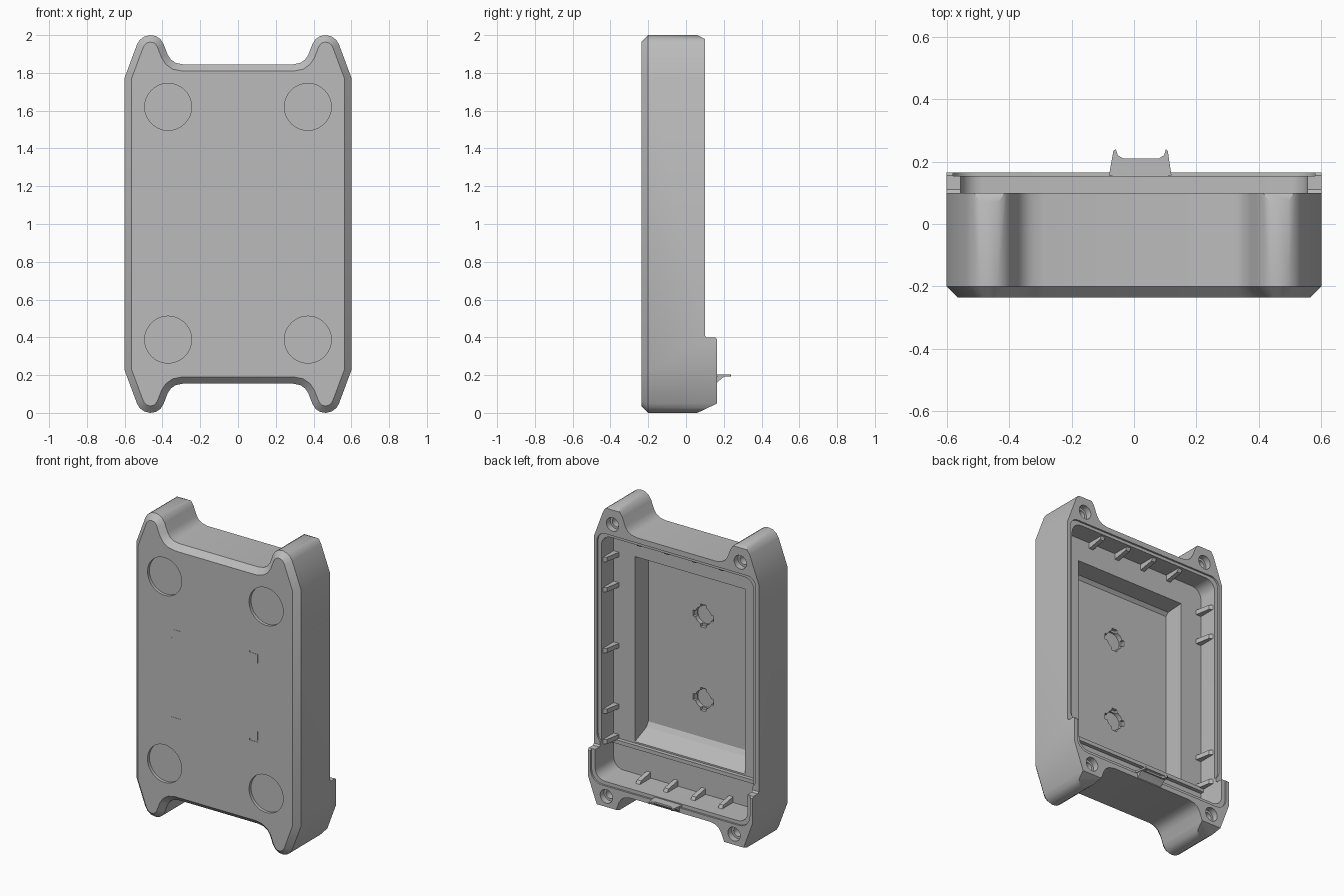
import bpy, bmesh, math

old = bpy.data.objects.get("Cube")
if old:
    bpy.data.objects.remove(old, do_unlink=True)

plastic = bpy.data.materials.new("grey_plastic")
plastic.use_nodes = True
colour = (0.5, 0.5, 0.5, 1)
plastic.diffuse_color = colour
plastic.node_tree.nodes["Principled BSDF"].inputs["Base Color"].default_value = colour


def prism(name, points, axis, start, end, chamfer=0):
    """Extrude a flat profile along an axis, with an optional chamfer on the start face."""
    bm = bmesh.new()
    place = {"x": lambda p, t: (t, p[0], p[1]),
             "y": lambda p, t: (p[0], t, p[1]),
             "z": lambda p, t: (p[0], p[1], t)}[axis]
    first = [bm.verts.new(place(p, start)) for p in points]
    last = [bm.verts.new(place(p, end)) for p in points]
    cap = bm.faces.new(first)
    bm.faces.new(last)
    n = len(points)
    for i in range(n):
        j = (i + 1) % n
        bm.faces.new((first[i], first[j], last[j], last[i]))
    bmesh.ops.recalc_face_normals(bm, faces=bm.faces)
    bm.normal_update()
    if chamfer:
        bmesh.ops.inset_region(bm, faces=[cap], thickness=chamfer, depth=chamfer,
                               use_even_offset=True, use_boundary=True)
    mesh = bpy.data.meshes.new(name)
    bm.to_mesh(mesh)
    bm.free()
    mesh.materials.append(plastic)
    obj = bpy.data.objects.new(name, mesh)
    bpy.context.collection.objects.link(obj)
    return obj


def rounded(x0, x1, z0, z1, r, steps=6):
    """Points of a rectangle with rounded corners."""
    points = []
    corners = [(x1 - r, z1 - r), (x0 + r, z1 - r), (x0 + r, z0 + r), (x1 - r, z0 + r)]
    for k, (cx, cz) in enumerate(corners):
        for i in range(steps + 1):
            a = math.pi / 2 * (k + i / steps)
            points.append((cx + r * math.cos(a), cz + r * math.sin(a)))
    return points


def circle(cx, cz, r, n=40):
    return [(cx + r * math.cos(math.tau * i / n), cz + r * math.sin(math.tau * i / n))
            for i in range(n)]


def rect(x0, x1, z0, z1):
    return [(x0, z0), (x1, z0), (x1, z1), (x0, z1)]


def cut(target, points, axis, start, end):
    """Subtract a prism from the target for good."""
    cutter = prism("cutter", points, axis, start, end)
    cutter.hide_render = True
    mod = target.modifiers.new("cut", "BOOLEAN")
    mod.operation = "DIFFERENCE"
    mod.solver = "EXACT"
    mod.object = cutter
    graph = bpy.context.evaluated_depsgraph_get()
    mesh = bpy.data.meshes.new_from_object(target.evaluated_get(graph))
    target.modifiers.clear()
    target.data = mesh
    bpy.data.objects.remove(cutter, do_unlink=True)


# Outer shell: outline with four rounded horns, chamfered at the front
horn = [(0.6, 1.775), (0.535, 1.95), (0.52, 1.975), (0.495, 1.993), (0.465, 2),
        (0.435, 1.995), (0.41, 1.978), (0.393, 1.95), (0.372, 1.895),
        (0.355, 1.87), (0.33, 1.853), (0.29, 1.845)]
left_top = [(-x, z) for x, z in reversed(horn)]
left_bottom = [(-x, 2 - z) for x, z in horn]
right_bottom = [(x, 2 - z) for x, z in reversed(horn)]
BACK, LIP, LEDGE, FLOOR = 0.1, 0.165, -0.04, -0.18
shell = prism("case_shell", horn + left_top + left_bottom + right_bottom,
              "y", -0.2, LIP, chamfer=0.036)

# Lower the back edge above the raised bottom lip
cut(shell, [(BACK, 0.41), (BACK + 0.01, 0.4), (LIP - 0.01, 0.4), (LIP, 0.39),
            (0.3, 0.39), (0.3, 2.2), (BACK, 2.2)], "x", -1, 1)

# Slope the backs of the horns
cut(shell, [(0.06, 0), (LIP, 0.05), (0.3, 0.114), (0.3, -0.1), (0.06, -0.1)], "x", -1, 1)
cut(shell, [(0.06, 2), (BACK, 1.98), (0.2, 1.93), (0.2, 2.1), (0.06, 2.1)], "x", -1, 1)

# Main cavity, seating step around its mouth, and the deeper pocket
cut(shell, rounded(-0.555, 0.555, 0.21, 1.79, 0.07), "y", LEDGE, 0.3)
cut(shell, rounded(-0.58, 0.58, 0.187, 1.81, 0.08), "y", LIP - 0.012, 0.3)
cut(shell, rounded(-0.578, 0.578, 0.42, 1.81, 0.06), "y", BACK - 0.012, 0.3)
cut(shell, [(FLOOR, 0.5), (FLOOR, 1.61), (FLOOR + 0.02, 1.63), (0, 1.64),
            (0, 0.41), (LEDGE, 0.42), (FLOOR + 0.02, 0.47)], "x", -0.4, 0.4)

# Notched sockets in the pocket floor
for z in (0.75, 1.3):
    cut(shell, circle(0, z, 0.06), "y", FLOOR - 0.03, 0)
    cut(shell, rect(-0.075, 0.075, z - 0.02, z + 0.02), "y", FLOOR - 0.02, 0)
    cut(shell, rect(-0.02, 0.02, z - 0.075, z + 0.075), "y", FLOOR - 0.02, 0)

for side in (-1, 1):
    # Stepped screw holes in the horns
    for z, top in ((0.12, LIP), (1.885, BACK)):
        cut(shell, circle(side * 0.465, z, 0.045, 24), "y", top - 0.04, 0.3)
        cut(shell, circle(side * 0.465, z, 0.03, 24), "y", top - 0.2, 0.3)
    # Round foot recesses in the front
    for z in (0.388, 1.62):
        cut(shell, circle(side * 0.37, z, 0.124, 48), "y", -0.3, -0.216)
    # Shallow corner marks in the front
    for z, up in ((0.71, 1), (1.3, -1)):
        x = side * 0.32
        mark = [(0, 0), (0.07, 0), (0.07, 0.012), (0.012, 0.012), (0.012, 0.07), (0, 0.07)]
        cut(shell, [(x - side * u, z + up * v) for u, v in mark], "y", -0.3, -0.234)

parts = [shell]

# Support ribs on the inner walls
for side in (-1, 1):
    heights = [0.42, 0.62, 1.42, 1.62] + ([1.02] if side > 0 else [])
    for z in heights:
        profile = [(0.56, LEDGE - 0.01), (0.56, 0.075), (0.535, 0.06), (0.515, LEDGE - 0.01)]
        parts.append(prism("side_rib", [(side * x, y) for x, y in profile],
                           "z", z - 0.015, z + 0.015))
for x in (-0.3, -0.1, 0.1, 0.3):
    for wall, inward in ((0.205, 1), (1.795, -1)):
        profile = [(LEDGE - 0.01, wall), (0.075, wall), (0.06, wall + inward * 0.025),
                   (LEDGE - 0.01, wall + inward * 0.045)]
        parts.append(prism("end_rib", profile, "x", x - 0.015, x + 0.015))

# Low ridge between the pocket and the bottom compartment
parts.append(prism("pocket_ridge", rect(-0.56, 0.56, LEDGE - 0.01, LEDGE + 0.025),
                   "z", 0.385, 0.41))

# Forked latch tab on the bottom lip, with its gusset
parts.append(prism("latch_tab", [(-0.08, 0.155), (0.12, 0.155), (0.108, 0.235), (0.102, 0.239),
                                 (0.096, 0.22), (0.08, 0.21), (-0.035, 0.21), (-0.052, 0.22),
                                 (-0.058, 0.239), (-0.066, 0.235)], "z", 0.192, 0.204))
parts.append(prism("latch_gusset", [(0.15, 0.16), (LIP, 0.16), (0.175, 0.17),
                                    (0.205, 0.195), (0.15, 0.2)], "x", -0.07, 0.11))

# Smooth the curved walls and keep the edges sharp
bpy.context.view_layer.update()
bpy.ops.object.select_all(action="DESELECT")
for part in parts:
    part.select_set(True)
bpy.context.view_layer.objects.active = shell
bpy.ops.object.shade_smooth_by_angle(angle=math.radians(30))
